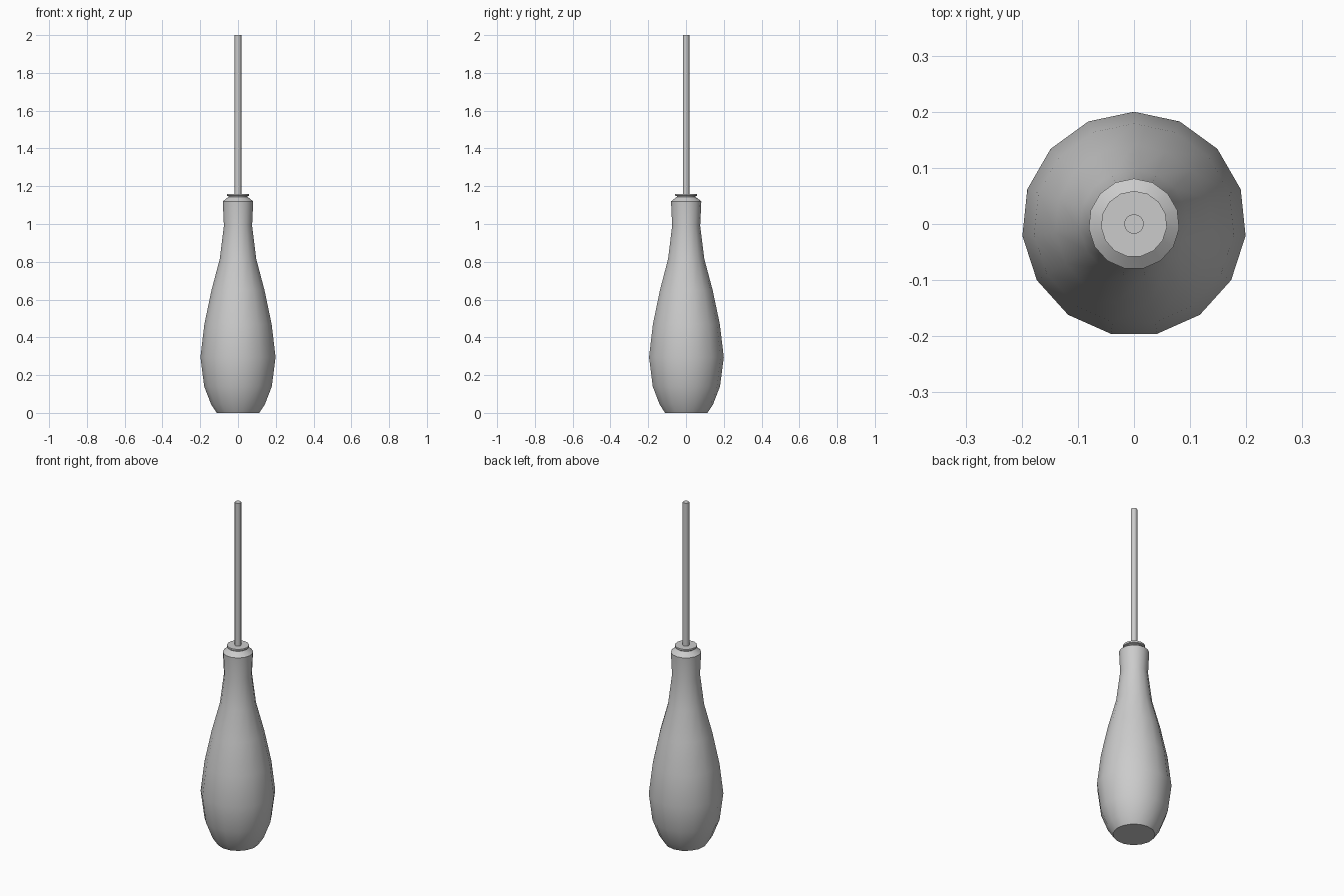
import bpy, bmesh
from math import sin, cos, pi, radians

if "Cube" in bpy.data.objects:
    bpy.data.objects.remove(bpy.data.objects["Cube"])

SIDES = 15


def lathe(name, profile):
    """Revolve (radius, z) points into a closed 15-sided body, a vertex facing +y."""
    bm = bmesh.new()
    rings = []
    for r, z in profile:
        rings.append([bm.verts.new((r * cos(pi / 2 + 2 * pi * i / SIDES),
                                    r * sin(pi / 2 + 2 * pi * i / SIDES), z))
                      for i in range(SIDES)])
    for a, b in zip(rings, rings[1:]):
        for i in range(SIDES):
            j = (i + 1) % SIDES
            bm.faces.new((a[i], a[j], b[j], b[i]))
    bm.faces.new(rings[0][::-1])
    bm.faces.new(rings[-1])
    mesh = bpy.data.meshes.new(name)
    bm.to_mesh(mesh)
    bm.free()
    obj = bpy.data.objects.new(name, mesh)
    bpy.context.collection.objects.link(obj)
    bpy.ops.object.select_all(action='DESELECT')
    obj.select_set(True)
    bpy.context.view_layer.objects.active = obj
    bpy.ops.object.shade_smooth_by_angle(angle=radians(32))
    return obj


# Bulbous handle with flared neck and chamfered shoulder
lathe("handle", [(0.113, 0.0), (0.143, 0.045), (0.18, 0.14), (0.2, 0.295),
                 (0.179, 0.47), (0.141, 0.65), (0.097, 0.815), (0.075, 0.99),
                 (0.081, 1.12), (0.05, 1.144)])
# Small flanged collar at the shaft's base
lathe("collar", [(0.05, 1.135), (0.05, 1.147), (0.059, 1.15), (0.059, 1.16)])
# Slim metal shaft
lathe("shaft", [(0.0175, 1.13), (0.0175, 2.0)])
